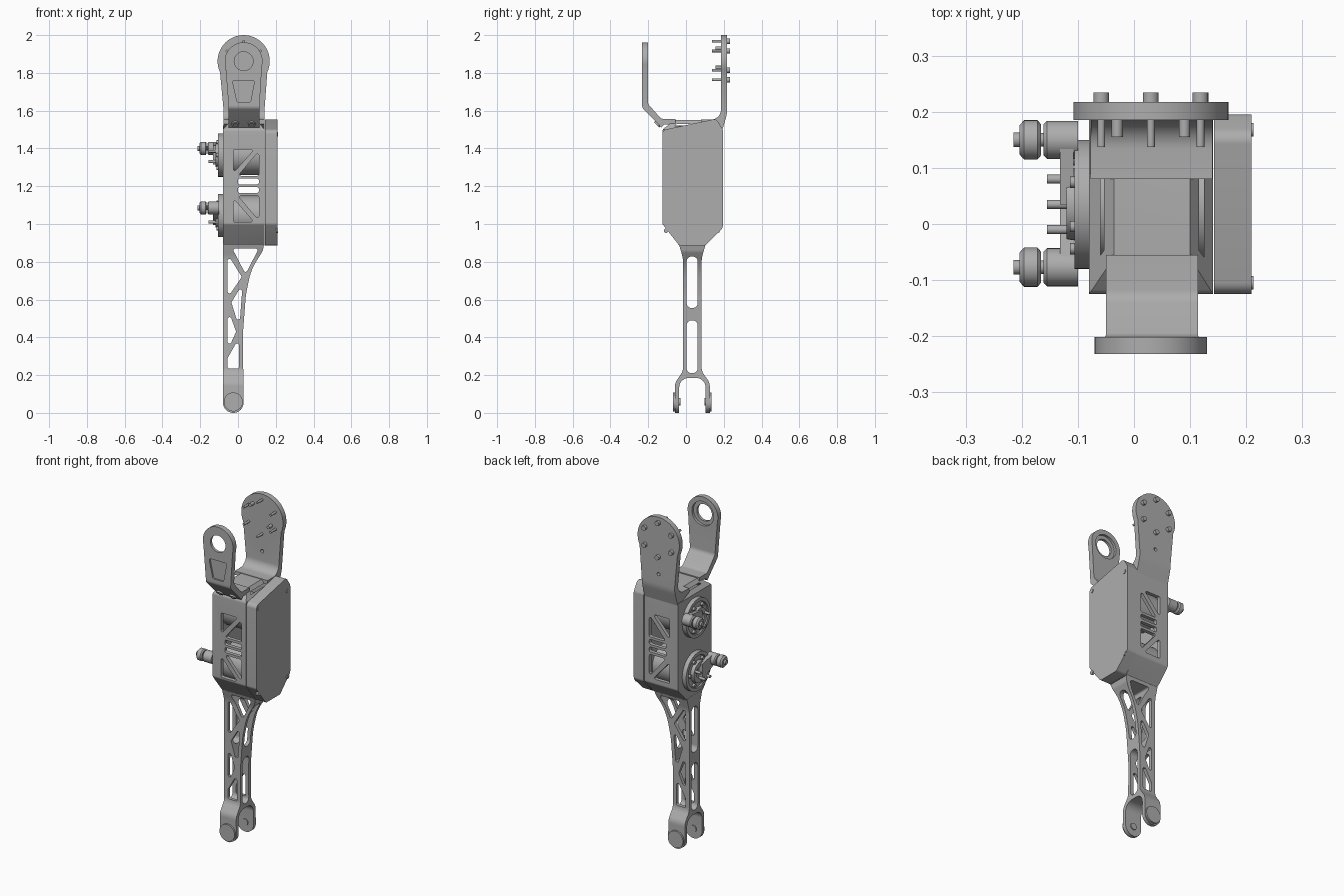
import bpy, bmesh, math
from mathutils import Vector

cube = bpy.data.objects.get("Cube")
if cube:
    bpy.data.objects.remove(cube)

grey = bpy.data.materials.new("machined_grey")
grey.use_nodes = True
grey.diffuse_color = (0.42, 0.42, 0.42, 1)
grey.node_tree.nodes["Principled BSDF"].inputs["Base Color"].default_value = grey.diffuse_color
parts = []


def add(name, bm):
    bmesh.ops.recalc_face_normals(bm, faces=bm.faces)
    mesh = bpy.data.meshes.new(name)
    bm.to_mesh(mesh)
    bm.free()
    ob = bpy.data.objects.new(name, mesh)
    bpy.context.collection.objects.link(ob)
    parts.append(ob)
    return ob


def fillet(pts, radius=0.0, steps=6):
    """Round the corners of an outline; a third number on a point is its own radius."""
    out = []
    for i, pt in enumerate(pts):
        p = Vector(pt[:2])
        r = pt[2] if len(pt) > 2 else radius
        u, v = Vector(pts[i - 1][:2]) - p, Vector(pts[(i + 1) % len(pts)][:2]) - p
        half = u.angle(v) / 2
        if r <= 0 or half > 1.56:
            out.append(p)
            continue
        t = min(r / math.tan(half), 0.49 * min(u.length, v.length))
        r = t * math.tan(half)
        u.normalize()
        v.normalize()
        c = p + (u + v).normalized() * (r / math.sin(half))
        a, b = p + u * t - c, p + v * t - c
        out += [c + a.lerp(b, k / steps).normalized() * r for k in range(steps + 1)]
    return out


def prism(name, axis, pts, lo, hi):
    """Extrude an outline along X (points are y, z) or Y (points are x, z)."""
    bm = bmesh.new()
    place = (lambda p: (lo, p[0], p[1])) if axis == "X" else (lambda p: (p[0], lo, p[1]))
    face = bm.faces.new([bm.verts.new(place(p)) for p in pts])
    new = bmesh.ops.extrude_face_region(bm, geom=[face])["geom"]
    shift = Vector((hi - lo, 0, 0)) if axis == "X" else Vector((0, hi - lo, 0))
    bmesh.ops.translate(bm, vec=shift, verts=[g for g in new if isinstance(g, bmesh.types.BMVert)])
    return add(name, bm)


def lathe(name, profile, origin, axis, sides=32):
    """Turn (distance, radius) pairs about an axis through origin."""
    bm = bmesh.new()
    turn = Vector((0, 0, 1)).rotation_difference(Vector(axis))
    rings = []
    for d, r in profile:
        angles = [math.tau * k / sides for k in range(sides)]
        rings.append([bm.verts.new(Vector(origin) + turn @ Vector((r * math.cos(a), r * math.sin(a), d)))
                      for a in angles])
    for a, b in zip(rings, rings[1:]):
        for k in range(sides):
            n = (k + 1) % sides
            bm.faces.new((a[k], a[n], b[n], b[k]))
    bm.faces.new(rings[0])
    bm.faces.new(rings[-1])
    return add(name, bm)


def rod(name, r, lo, hi, origin, axis, sides=24):
    return lathe(name, [(lo, r), (hi, r)], origin, axis, sides)


def boolean(ob, tool, operation="DIFFERENCE"):
    mod = ob.modifiers.new("shape", "BOOLEAN")
    mod.operation, mod.object, mod.solver = operation, tool, "EXACT"
    bpy.context.view_layer.update()
    result = bpy.data.meshes.new_from_object(ob.evaluated_get(bpy.context.evaluated_depsgraph_get()))
    ob.modifiers.clear()
    ob.data = result
    parts.remove(tool)
    bpy.data.objects.remove(tool)


def crossed(name, front, side):
    """Solid that fills the front outline and the side outline at once."""
    ob = prism(name, "Y", front, -0.4, 0.4)
    boolean(ob, prism("tool", "X", side, -0.4, 0.4), "INTERSECT")
    return ob


def paddle(r, low, high, base):
    """Round head that runs down into a neck."""
    angles = [math.radians(a) for a in range(low, high + 1, 5)]
    return [(0.03 + r * math.cos(a), 1.862 + r * math.sin(a)) for a in angles] + base


X, Y, LEFT, FRONT = (1, 0, 0), (0, 1, 0), (-1, 0, 0), (0, -1, 0)

# Hollow motor housing with triangular windows front and back
side = [(-0.125, 1.0), (-0.035, 0.885), (0.1, 0.885), (0.19, 0.98), (0.19, 1.55),
        (-0.06, 1.55), (-0.125, 1.5)]
housing = crossed("housing",
                  fillet([(-0.08, 0.885, 0.02), (0.141, 0.885), (0.141, 1.5), (0.1, 1.55),
                          (-0.036, 1.55), (-0.08, 1.5)]),
                  fillet(side, 0.02))
inner = [(0.033 + (y - 0.033) * 0.86, 1.22 + (z - 1.22) * 0.94) for y, z in side]
boolean(housing, prism("tool", "X", inner, -0.06, 0.125))
windows = [[(-0.025, 1.395), (0.085, 1.395), (-0.025, 1.27)],
           [(0.11, 1.385), (0.11, 1.255), (0.0, 1.255)],
           [(0.0, 1.24), (0.11, 1.24), (0.11, 1.21), (0.0, 1.21)]]
for shape in windows:
    for flip in (False, True):
        pts = [(x, 2.405 - z if flip else z) for x, z in shape]
        boolean(housing, prism("tool", "Y", fillet(pts, 0.008), -0.4, 0.4))

# Side cover with its corner screws
cover = [(-0.125, 1.0), (-0.035, 0.885), (0.1, 0.885), (0.195, 0.98), (0.195, 1.5),
         (0.16, 1.557), (-0.125, 1.497)]
prism("side_cover", "X", fillet(cover, 0.025), 0.143, 0.209)
for y in (-0.105, 0.168):
    for z in (0.965, 1.475):
        rod("cover_screw", 0.012, 0.2, 0.213, (0, y, z), X)

# Rear arm with ring of bolts
rear = crossed("rear_arm",
               paddle(0.138, -25, 205, [(-0.076, 1.6), (-0.08, 1.45), (0.14, 1.45), (0.14, 1.6)]),
               fillet([(0.185, 2.05), (0.217, 2.05), (0.217, 1.58, 0.15), (0.19, 1.49), (0.17, 1.49),
                       (0.08, 1.53), (0.08, 1.553), (0.185, 1.553, 0.08)]))
boolean(rear, rod("tool", 0.01, 0, 0.4, (0.03, 0, 1.66), Y))
for k in range(6):
    a = math.radians(30 + 60 * k)
    spot = (0.03 + 0.102 * math.cos(a), 0, 1.865 + 0.102 * math.sin(a))
    lathe("arm_bolt", [(0.137, 0.007), (0.21, 0.007), (0.21, 0.014), (0.234, 0.014)], spot, Y, 20)
for x, z in ((-0.03, 1.93), (0.09, 1.828)):
    rod("dowel_pin", 0.01, 0.155, 0.2, (x, 0, z), Y)

# Front bearing arm with bore, counterbore and tapered pocket
front = crossed("front_arm",
                paddle(0.1, -15, 195, [(-0.05, 1.63), (-0.05, 1.45), (0.114, 1.45), (0.114, 1.63)]),
                fillet([(-0.232, 2.05), (-0.232, 1.615, 0.03), (-0.13, 1.511), (-0.115, 1.528),
                        (-0.055, 1.528), (-0.055, 1.556), (-0.13, 1.556, 0.03), (-0.201, 1.635, 0.03),
                        (-0.201, 2.05)]))
boolean(front, rod("tool", 0.05, 0, 0.4, (0.03, 0, 1.862), FRONT, 40))
boolean(front, rod("tool", 0.072, 0, 0.216, (0.03, 0, 1.862), FRONT, 40))
pocket = [(-0.03, 1.76), (0.088, 1.76), (0.066, 1.645), (-0.004, 1.645)]
boolean(front, prism("tool", "Y", fillet(pocket, 0.01), -0.4, -0.222))
for x in (-0.014, 0.072):
    lathe("foot_screw", [(-0.01, 0.02), (0.008, 0.02), (0.008, 0.01), (0.002, 0.01)],
          (x, -0.15, 1.53), (0, -0.707, -0.707), 20)

# Truss leg that ends in a fork
leg = crossed("truss_leg",
              fillet([(-0.08, 0.9), (-0.08, 0.0, 0.054), (0.03, 0.0, 0.054), (0.026, 0.42, 0.5),
                      (0.042, 0.63, 0.5), (0.07, 0.76, 0.3), (0.13, 0.855, 0.05), (0.14, 0.9)]),
              fillet([(-0.04, 0.9), (-0.016, 0.82, 0.15), (-0.016, 0.22, 0.06), (-0.058, 0.16, 0.06),
                      (-0.058, -0.05), (-0.036, -0.05), (-0.036, 0.185, 0.05), (0.104, 0.185, 0.05),
                      (0.104, -0.05), (0.126, -0.05), (0.126, 0.16, 0.06), (0.083, 0.22, 0.06),
                      (0.083, 0.82, 0.15), (0.106, 0.9)]))
for lo, hi in ((0.21, 0.49), (0.555, 0.828)):
    slot = [(0.003, lo), (0.062, lo), (0.062, hi), (0.003, hi)]
    boolean(leg, prism("tool", "X", fillet(slot, 0.027), -0.4, 0.4))
truss = [[(-0.03, 0.87), (0.11, 0.87), (0.04, 0.735)],
         [(-0.055, 0.84), (-0.055, 0.61), (0.02, 0.72)],
         [(0.025, 0.685), (0.007, 0.45), (-0.035, 0.585)],
         [(-0.055, 0.555), (-0.055, 0.33), (-0.01, 0.43)],
         [(0.005, 0.395), (0.005, 0.235), (-0.055, 0.235), (-0.055, 0.29)]]
for shape in truss:
    boolean(leg, prism("tool", "Y", fillet(shape, 0.01), -0.4, 0.4))
for y, d in ((-0.05, -1), (0.118, 1)):
    rod("fork_boss", 0.05, 0, 0.018, (-0.025, y, 0.058), (0, d, 0), 40)
    rod("fork_pivot", 0.02, -0.02, 0, (-0.025, y, 0.058), (0, d, 0))

# Motors, output flanges and cranks with ball joints
for label, z, ky, kz in (("upper", 1.365, 0.15, 1.4), ("lower", 1.045, -0.077, 1.085)):
    hub = (0, 0.035, z)
    rod(label + "_motor", 0.105, -0.13, 0.075, hub, LEFT, 48)
    lathe(label + "_flange", [(0.07, 0.115), (0.106, 0.115), (0.106, 0.095), (0.1, 0.092),
                              (0.1, 0.065), (0.12, 0.062), (0.12, 0.035), (0.112, 0.033)], hub, LEFT, 48)
    for k in range(6):
        a = math.tau * k / 6
        spot = (0, 0.035 + 0.079 * math.cos(a), z + 0.079 * math.sin(a))
        rod("flange_bolt", 0.01, 0.09, 0.114, spot, LEFT, 16)
    sgn = 1 if ky > 0.035 else -1
    bar = [(0.035, z - 0.05), (ky, kz - 0.032), (ky, kz + 0.032), (0.035, z + 0.05)]
    prism(label + "_crank", "X", bar, -0.132, -0.108)
    lathe(label + "_ball_joint",
          [(0.1, 0.034), (0.155, 0.034), (0.161, 0.028), (0.161, 0.012), (0.166, 0.012), (0.166, 0.028),
           (0.172, 0.035), (0.196, 0.035), (0.204, 0.026), (0.204, 0.013), (0.215, 0.013)],
          (0, ky, kz), LEFT)
    for dy, dz in ((0.045, -0.035), (0.0, -0.035), (-0.045, 0.02)):
        rod("crank_pin", 0.008, 0.11, 0.155, (0, 0.035 + sgn * dy, z + dz), LEFT, 16)

# Finish: colour and shading
for ob in parts:
    ob.data.materials.clear()
    ob.data.materials.append(grey)
    ob.data.shade_smooth()
    ob.data.set_sharp_from_angle(angle=math.radians(30))
